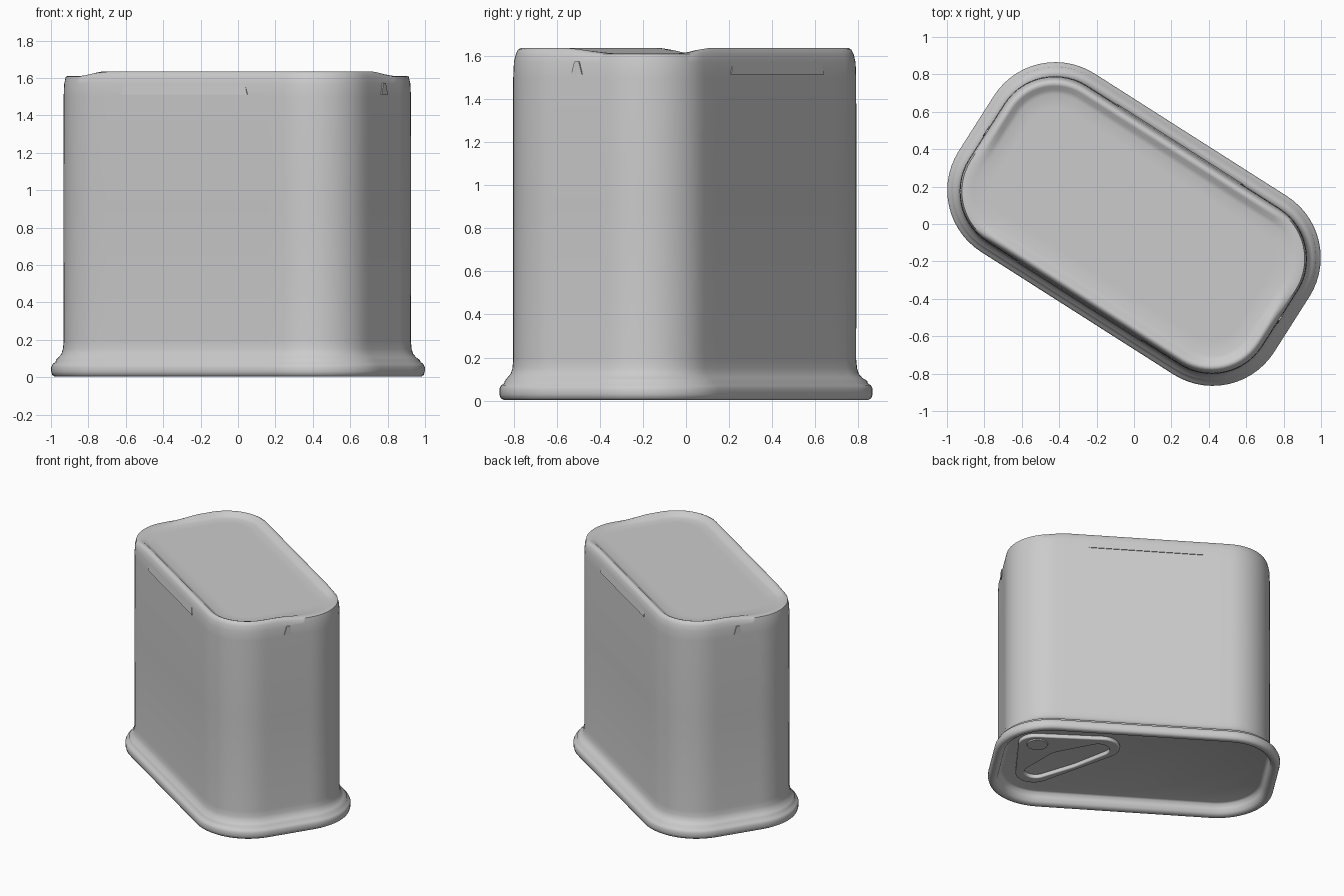
import bpy, bmesh
from math import radians, sin, cos, pi
from mathutils import Vector, Matrix
from mathutils.geometry import convex_hull_2d

cube = bpy.data.objects.get("Cube")
if cube:
    bpy.data.objects.remove(cube)

TURN = Matrix.Rotation(radians(-32.5), 4, 'Z')
HALF_U, HALF_V, RADIUS = 0.61, 0.175, 0.39   # corner centres and flange radius
PANEL = 1.604                                # height of the top panel
LID = 0.085                                  # height of the recessed base
LEAN = -0.007                                # body sits slightly forward on the flange

metal = bpy.data.materials.new("grey_metal")
metal.use_nodes = True
GREY = (0.6, 0.6, 0.6, 1)
metal.diffuse_color = GREY
metal.node_tree.nodes["Principled BSDF"].inputs["Base Color"].default_value = GREY


def finish(obj, angle=40):
    obj.data.materials.clear()
    obj.data.materials.append(metal)
    bpy.ops.object.select_all(action='DESELECT')
    obj.select_set(True)
    bpy.context.view_layer.objects.active = obj
    bpy.ops.object.shade_smooth_by_angle(angle=radians(angle))


def from_bmesh(name, bm, angle=40):
    bmesh.ops.recalc_face_normals(bm, faces=bm.faces)
    bm.transform(TURN)
    mesh = bpy.data.meshes.new(name)
    bm.to_mesh(mesh)
    bm.free()
    obj = bpy.data.objects.new(name, mesh)
    bpy.context.collection.objects.link(obj)
    finish(obj, angle)


def outline(offset, arc=14, straight=12):
    """Rounded rectangle, with the straight sides subdivided."""
    r = RADIUS + offset
    corners = [(1, 1), (-1, 1), (-1, -1), (1, -1)]
    points = []
    for k, (su, sv) in enumerate(corners):
        centre = Vector((su * HALF_U, sv * HALF_V))
        for i in range(arc + 1):
            a = (k + i / arc) * pi / 2
            points.append(centre + r * Vector((cos(a), sin(a))))
        nu, nv = corners[(k + 1) % 4]
        a = (k + 1) * pi / 2
        end = Vector((nu * HALF_U, nv * HALF_V)) + r * Vector((cos(a), sin(a)))
        start = points[-1]
        points += [start.lerp(end, i / straight) for i in range(1, straight)]
    return points


def rim_height(p, z):
    """The raised rim flattens into the panel at the two outermost corners."""
    x = abs((TURN @ p.to_3d()).x)
    t = min(max((x - 0.7) / 0.15, 0), 1)
    return z - max(z - PANEL - 0.004, 0) * 0.9 * t * t * (3 - 2 * t)


# Can: one profile of (offset, height) from recessed base to top panel
profile = [(-0.1, LID), (-0.085, LID - 0.006), (-0.075, 0.05), (-0.065, 0.018),
           (-0.045, 0.004), (-0.02, 0.003), (-0.005, 0.012), (0, 0.03), (0, 0.055),
           (-0.008, 0.072), (-0.022, 0.08), (-0.025, 0.092), (-0.042, 0.106),
           (-0.058, 0.125), (-0.066, 0.15), (-0.07, 0.19), (-0.069, 0.9),
           (-0.07, 1.5), (-0.073, 1.57), (-0.082, 1.608), (-0.092, 1.628),
           (-0.106, 1.636), (-0.122, 1.63), (-0.142, 1.612), (-0.165, PANEL),
           (-0.24, PANEL)]
bm = bmesh.new()
loops = []
for offset, z in profile:
    lean = LEAN if z > 0.1 else 0
    loops.append([bm.verts.new((p.x, p.y + lean, rim_height(p, z)))
                  for p in outline(offset)])
count = len(loops[0])
for low, high in zip(loops, loops[1:]):
    for i in range(count):
        j = (i + 1) % count
        bm.faces.new((low[i], low[j], high[j], high[i]))
bm.faces.new(loops[0])
bm.faces.new(loops[-1])
from_bmesh("can_body", bm, 60)


# Shallow pressed ledges below the top edge, fading into the wall upwards
def ledge(name, u, v, length, depth):
    bm = bmesh.new()
    bmesh.ops.create_cube(bm, size=1)
    for vert in bm.verts:
        if vert.co.z > 0:
            vert.co.x *= 0.95
            vert.co.y *= 0.4
    bmesh.ops.scale(bm, vec=(length, depth, 0.06), verts=bm.verts)
    bmesh.ops.translate(bm, vec=(u, v + LEAN, 1.543), verts=bm.verts)
    from_bmesh(name, bm)


wall_u, wall_v = HALF_U + RADIUS - 0.07, HALF_V + RADIUS - 0.07
for side, s in (("front", -1), ("back", 1)):
    ledge(side + "_ledge", -0.02, s * (wall_v - 0.01), 0.8, 0.03)
for side, s in (("left", 1), ("right", -1)):
    ledge(side + "_end_ledge", s * (wall_u - 0.01), 0, 0.03, 0.06)


# Pull ring on the recessed base
def hull(circles, steps=32):
    pts = [Vector((u + r * cos(2 * pi * i / steps), v + r * sin(2 * pi * i / steps)))
           for u, v, r in circles for i in range(steps)]
    return [pts[i] for i in convex_hull_2d(pts)]


curve = bpy.data.curves.new("pull_ring", 'CURVE')
curve.dimensions = '2D'
curve.fill_mode = 'BOTH'
curve.extrude = 0.008
curve.bevel_depth = 0.008
curve.bevel_resolution = 2
curve.offset = -0.008
ring_shape = hull([(0.72, 0.21, 0.12), (0.68, -0.18, 0.13), (0.26, 0.22, 0.13)])
ring_hole = hull([(0.67, -0.16, 0.08), (0.5, 0.03, 0.12), (0.28, 0.2, 0.08)])
for points in (ring_shape, ring_hole):
    spline = curve.splines.new('POLY')
    spline.points.add(len(points) - 1)
    for target, p in zip(spline.points, points):
        target.co = (p.x, p.y, 0, 1)
    spline.use_cyclic_u = True
ring = bpy.data.objects.new("pull_ring", curve)
bpy.context.collection.objects.link(ring)
ring.matrix_world = Matrix.Translation((0, 0, LID - 0.015)) @ TURN
bpy.ops.object.select_all(action='DESELECT')
ring.select_set(True)
bpy.context.view_layer.objects.active = ring
bpy.ops.object.convert(target='MESH')
finish(bpy.context.view_layer.objects.active)

# Rivet holding the ring
bm = bmesh.new()
bmesh.ops.create_cone(bm, cap_ends=True, segments=32, radius1=0.07, radius2=0.09,
                      depth=0.036)
bmesh.ops.translate(bm, vec=(0.71, 0.23, LID - 0.021), verts=bm.verts)
from_bmesh("rivet", bm)
